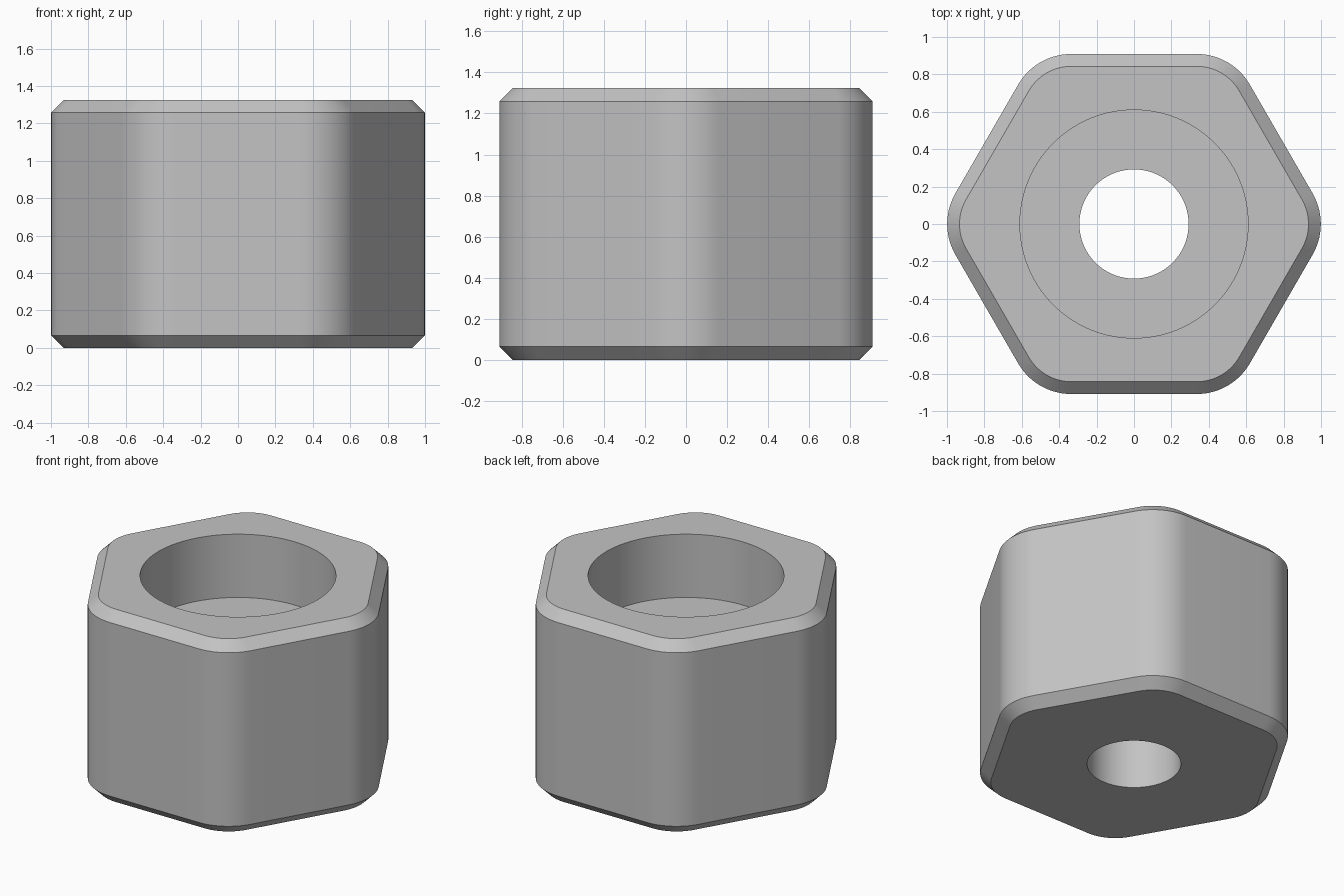
import bpy
import bmesh
import math

cube = bpy.data.objects.get("Cube")
if cube:
    bpy.data.objects.remove(cube)

HEIGHT, CHAMFER = 1.325, 0.066
APOTHEM, CORNER = 0.909, 0.328      # flat-to-centre distance, corner rounding radius
BORE, HOLE, DEPTH = 0.61, 0.292, 0.435
ARC = 15                            # points per rounded corner

metal = bpy.data.materials.new("Grey metal")
metal.use_nodes = True
grey = (0.55, 0.55, 0.55, 1.0)
metal.diffuse_color = grey
metal.node_tree.nodes["Principled BSDF"].inputs["Base Color"].default_value = grey


def hexagon(inset, z):
    """Rounded hexagon outline, corners on the x axis."""
    centre = (APOTHEM - CORNER) / math.cos(math.pi / 6)
    radius = CORNER - inset
    points = []
    for side in range(6):
        turn = side * math.pi / 3
        for j in range(ARC):
            a = turn + (j / (ARC - 1) - 0.5) * math.pi / 3
            points.append((centre * math.cos(turn) + radius * math.cos(a),
                           centre * math.sin(turn) + radius * math.sin(a), z))
    return points


def circle(radius, z):
    """Circle with the same point count and starting direction as the hexagon."""
    count = 6 * ARC
    angles = [math.tau * (i - (ARC - 1) / 2) / count for i in range(count)]
    return [(radius * math.cos(a), radius * math.sin(a), z) for a in angles]


# Closed section: up the outside, over the top, down the bore and hole
floor = HEIGHT - DEPTH
outlines = [
    hexagon(CHAMFER, 0), hexagon(0, CHAMFER),
    hexagon(0, HEIGHT - CHAMFER), hexagon(CHAMFER, HEIGHT),
    circle(BORE, HEIGHT), circle(BORE, floor),
    circle(HOLE, floor), circle(HOLE, 0),
]
bm = bmesh.new()
rings = [[bm.verts.new(p) for p in outline] for outline in outlines]
for lower, upper in zip(rings, rings[1:] + rings[:1]):
    for i in range(len(lower)):
        k = (i + 1) % len(lower)
        bm.faces.new((lower[i], lower[k], upper[k], upper[i]))
bmesh.ops.recalc_face_normals(bm, faces=bm.faces)

mesh = bpy.data.meshes.new("hex_nut_body")
bm.to_mesh(mesh)
bm.free()
mesh.materials.append(metal)
body = bpy.data.objects.new("hex_nut_body", mesh)
bpy.context.collection.objects.link(body)

# Smooth the curved walls, keep the rims crisp
bpy.ops.object.select_all(action='DESELECT')
body.select_set(True)
bpy.context.view_layer.objects.active = body
bpy.ops.object.shade_smooth_by_angle(angle=math.radians(30))
